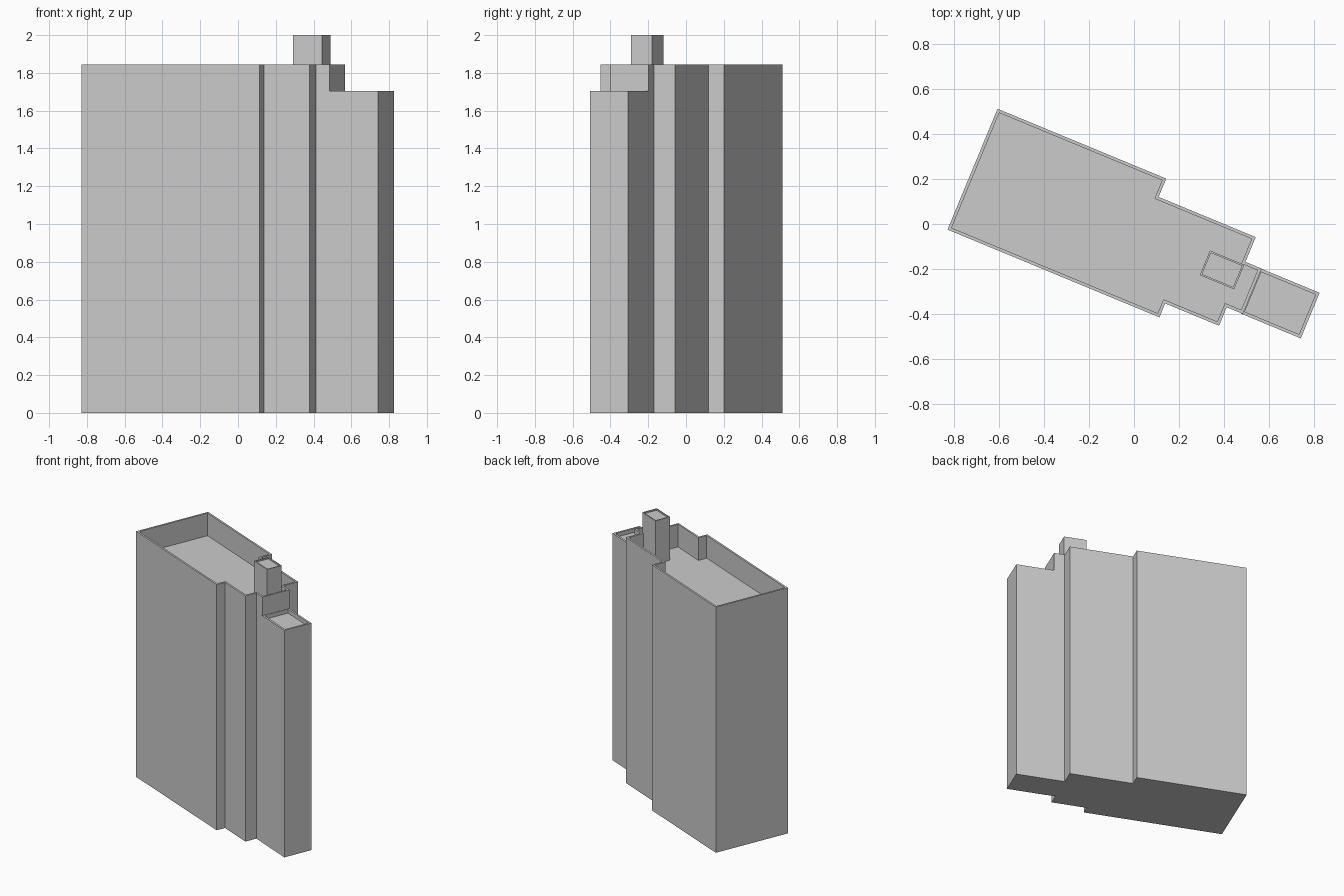
import bpy, bmesh, math
from mathutils import Matrix

cube = bpy.data.objects.get("Cube")
if cube:
    bpy.data.objects.remove(cube, do_unlink=True)

grey = bpy.data.materials.new("plain_grey")
grey.use_nodes = True
colour = (0.6, 0.6, 0.6, 1)
grey.diffuse_color = colour
grey.node_tree.nodes["Principled BSDF"].inputs["Base Color"].default_value = colour

# The whole plan is turned clockwise
TURN = Matrix.Rotation(math.radians(-22.5), 4, 'Z')


def block(name, plan, base, top, rim, sink):
    """Extrude a plan upward and sink its roof inside a thin parapet."""
    bm = bmesh.new()
    floor = bm.faces.new([bm.verts.new((u, v, base)) for u, v in plan])
    walls = bmesh.ops.extrude_face_region(bm, geom=[floor], use_keep_orig=True)["geom"]
    roof = next(g for g in walls if isinstance(g, bmesh.types.BMFace))
    bmesh.ops.translate(bm, verts=roof.verts[:], vec=(0, 0, top - base))
    bmesh.ops.recalc_face_normals(bm, faces=bm.faces[:])
    bmesh.ops.inset_region(bm, faces=[roof], thickness=rim, use_even_offset=True)
    sunk = bmesh.ops.extrude_discrete_faces(bm, faces=[roof])["faces"][0]
    bmesh.ops.translate(bm, verts=sunk.verts[:], vec=(0, 0, -sink))
    bmesh.ops.transform(bm, matrix=TURN, verts=bm.verts[:])
    bmesh.ops.recalc_face_normals(bm, faces=bm.faces[:])
    mesh = bpy.data.meshes.new(name)
    bm.to_mesh(mesh)
    bm.free()
    mesh.materials.append(grey)
    obj = bpy.data.objects.new(name, mesh)
    bpy.context.collection.objects.link(obj)
    return obj


def rectangle(u0, u1, v0, v1):
    return [(u0, v0), (u1, v0), (u1, v1), (u0, v1)]


# Main building with stepped sides and a deep parapet
main_plan = [(-0.756, -0.34), (0.263, -0.34), (0.263, -0.273), (0.522, -0.273),
             (0.522, -0.184), (0.6, -0.184), (0.6, 0.034), (0.522, 0.034),
             (0.522, 0.153), (0.055, 0.153), (0.055, 0.241), (-0.756, 0.241)]
block("main_building", main_plan, 0, 1.845, 0.014, 0.17)

# Lower end wing
block("end_wing", rectangle(0.59, 0.879, -0.186, 0.033), 0, 1.705, 0.014, 0.03)

# Roof tower
block("roof_tower", rectangle(0.357, 0.522, -0.098, 0.02), 1.67, 2.0, 0.008, 0.01)
